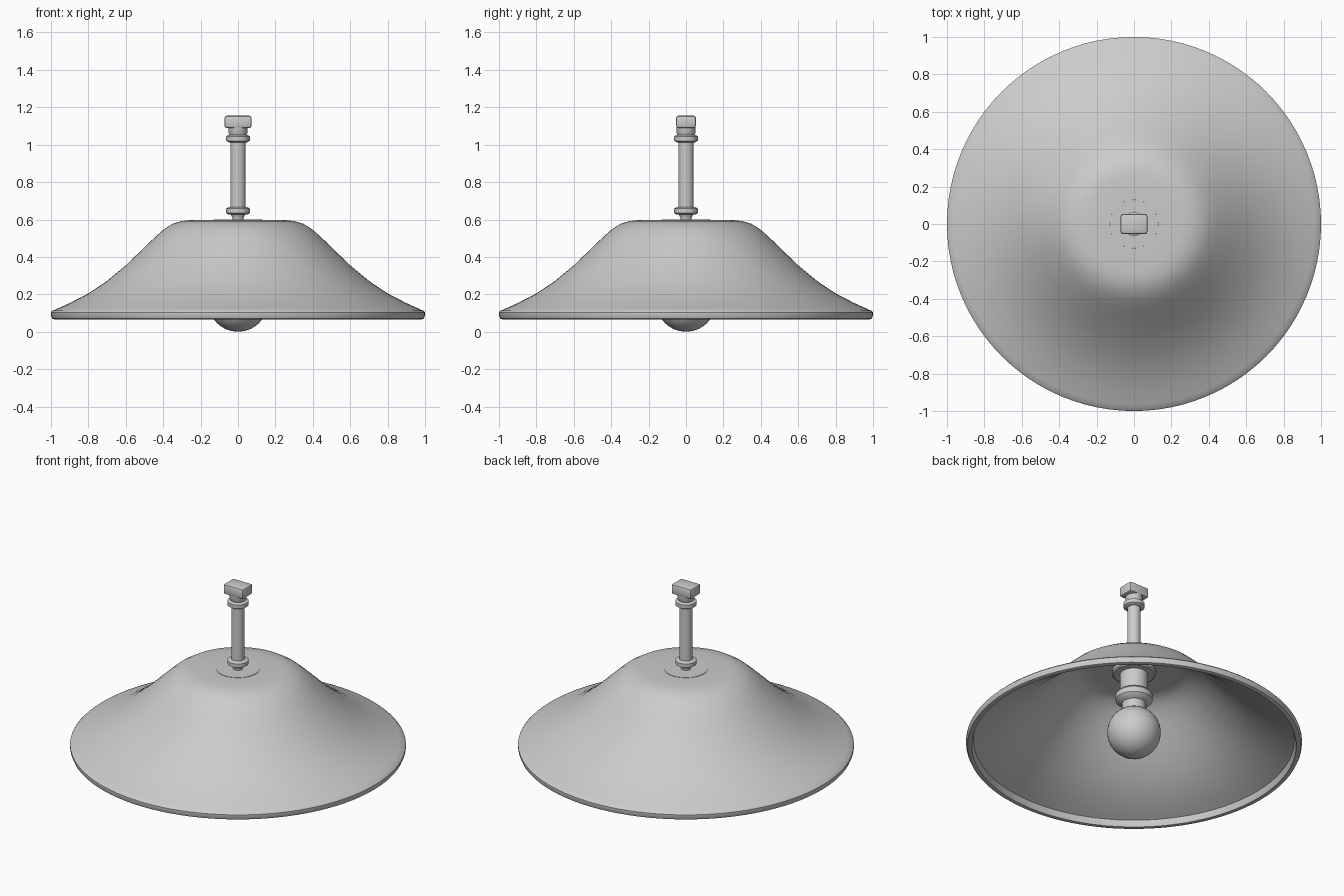
import bpy, bmesh, math

if "Cube" in bpy.data.objects:
    bpy.data.objects.remove(bpy.data.objects["Cube"])

grey = bpy.data.materials.new("plain_grey")
grey.diffuse_color = (0.6, 0.6, 0.6, 1)
grey.use_nodes = True
grey.node_tree.nodes["Principled BSDF"].inputs["Base Color"].default_value = grey.diffuse_color


def finish(name, bm, angle=35):
    """Turn a bmesh into a smooth-shaded object with sharp edges kept."""
    bmesh.ops.recalc_face_normals(bm, faces=bm.faces)
    me = bpy.data.meshes.new(name)
    bm.to_mesh(me)
    bm.free()
    me.materials.append(grey)
    ob = bpy.data.objects.new(name, me)
    bpy.context.collection.objects.link(ob)
    bpy.ops.object.select_all(action='DESELECT')
    ob.select_set(True)
    bpy.context.view_layer.objects.active = ob
    bpy.ops.object.shade_smooth_by_angle(angle=math.radians(angle))
    return ob


def lathe(name, profile, sides=32, closed=False, angle=35):
    """Revolve (radius, z) points around z; open profiles get end caps."""
    bm = bmesh.new()
    rings = []
    for r, z in profile:
        rings.append([bm.verts.new((r * math.cos(2 * math.pi * i / sides),
                                    r * math.sin(2 * math.pi * i / sides), z))
                      for i in range(sides)])
    pairs = list(zip(rings, rings[1:]))
    if closed:
        pairs.append((rings[-1], rings[0]))
    for a, b in pairs:
        for i in range(sides):
            j = (i + 1) % sides
            bm.faces.new((a[i], a[j], b[j], b[i]))
    if not closed:
        bm.faces.new(rings[0])
        bm.faces.new(rings[-1])
    return finish(name, bm, angle)


# Flared shade: outer skin, rolled rim, then inner skin back to the centre hole
outer = [(0.13, 0.598), (0.25, 0.597), (0.30, 0.592), (0.35, 0.577),
         (0.40, 0.545), (0.45, 0.50), (0.52, 0.432), (0.60, 0.355),
         (0.70, 0.272), (0.80, 0.205), (0.90, 0.153), (0.965, 0.124)]
rim = [(0.99, 0.113), (1.0, 0.103), (1.0, 0.087), (0.993, 0.07), (0.98, 0.065),
       (0.966, 0.068), (0.96, 0.085), (0.955, 0.108)]
inner = [(r - 0.012 if r > 0.3 else r, z - 0.016) for r, z in reversed(outer[:-1])]
lathe("shade", outer + rim + inner, 96, closed=True)

# Mounting plate set in the middle of the shade
lathe("mounting_plate", [(0.12, 0.555), (0.13, 0.562), (0.13, 0.6)], 48)

# Lamp holder below the plate
lathe("lamp_holder", [(0.07, 0.29), (0.072, 0.355), (0.095, 0.365), (0.11, 0.38),
                      (0.11, 0.415), (0.10, 0.428), (0.084, 0.432), (0.084, 0.56)])

# Round bulb with a slightly flattened tip
bulb = [(0.16 * math.sin(math.radians(a)), 0.16 - 0.16 * math.cos(math.radians(a)))
        for a in range(4, 155, 10)]
lathe("bulb", bulb, 32)

# Stem and its collars
lathe("stem", [(0.04, 0.63), (0.04, 1.04)])
lathe("stem_foot", [(0.03, 0.595), (0.03, 0.61), (0.042, 0.632)])
for name, z in (("lower_collar", 0.646), ("upper_collar", 1.033)):
    lathe(name, [(0.05, z - 0.02), (0.063, z - 0.012), (0.063, z + 0.012),
                 (0.05, z + 0.02)])
lathe("top_neck", [(0.04, 1.045), (0.05, 1.06), (0.05, 1.10)])

# Bevelled mounting block on top
bm = bmesh.new()
bmesh.ops.create_cube(bm, size=1)
for v in bm.verts:
    v.co.x *= 0.144
    v.co.y *= 0.106
    v.co.z = v.co.z * 0.066 + 1.122
bmesh.ops.bevel(bm, geom=bm.edges[:], offset=0.012, segments=2, profile=0.5,
                affect='EDGES')
finish("mounting_block", bm)
